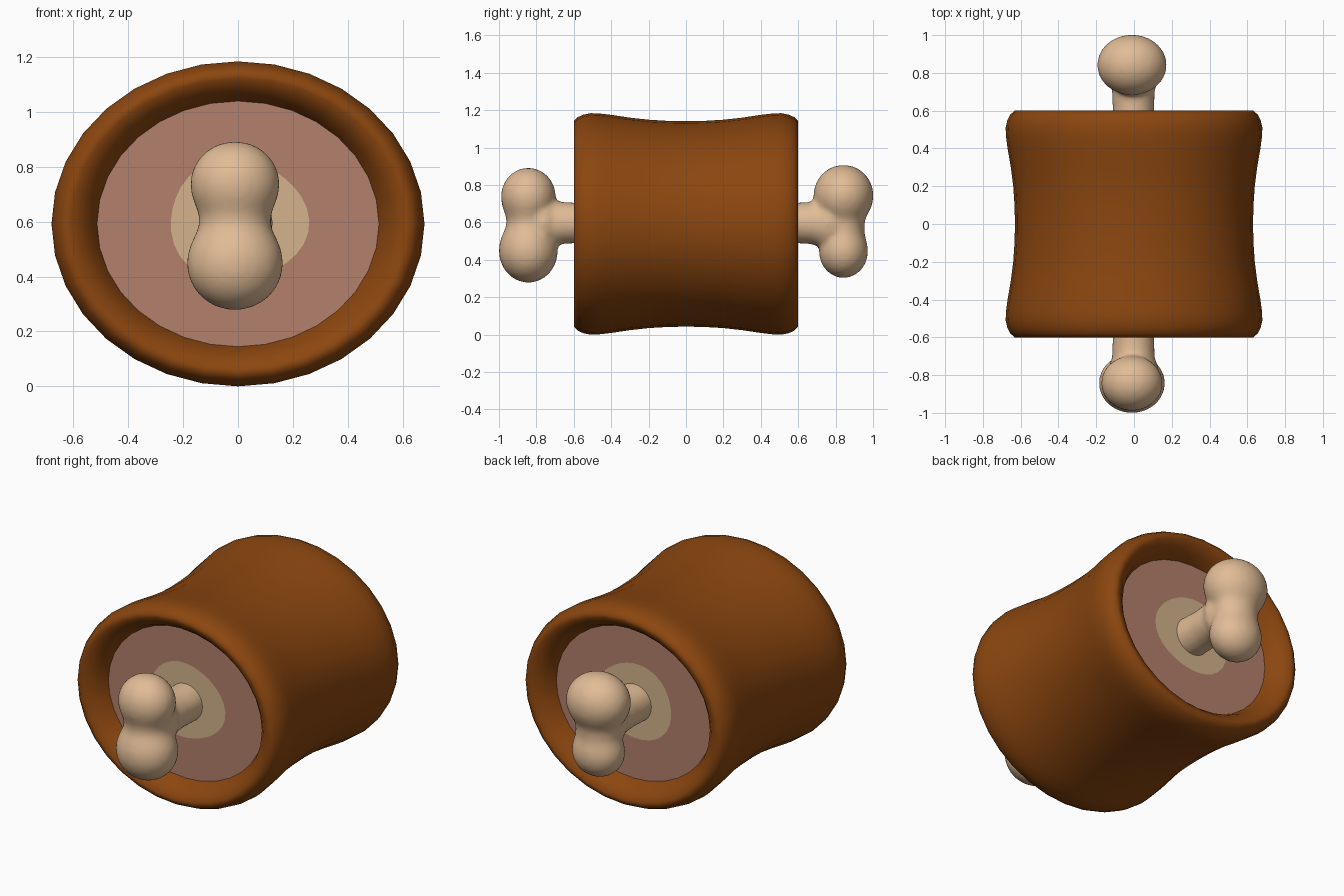
import bpy, bmesh, math

if "Cube" in bpy.data.objects:
    bpy.data.objects.remove(bpy.data.objects["Cube"])


def material(name, r, g, b):
    lin = [((c / 255 + 0.055) / 1.055) ** 2.4 for c in (r, g, b)]
    m = bpy.data.materials.new(name)
    m.diffuse_color = (*lin, 1)
    m.use_nodes = True
    m.node_tree.nodes["Principled BSDF"].inputs["Base Color"].default_value = m.diffuse_color
    return m


CRUST = material("brown_crust", 139, 70, 15)
FLESH = material("pink_flesh", 180, 128, 108)
MARROW = material("tan_core", 212, 180, 140)
BONE = material("pale_bone", 225, 188, 150)
CZ = 0.592       # height of the body axis
WIDE = 1.148     # body width relative to its height
SEG = 32


def ring(bm, n, fn):
    return [bm.verts.new(fn(2 * math.pi * i / n)) for i in range(n)]


def bridge(bm, a, b):
    n = len(a)
    return [bm.faces.new((a[i], a[(i + 1) % n], b[(i + 1) % n], b[i])) for i in range(n)]


def finish(bm, name, mats, smooth=True, recalc=True):
    if recalc:
        bmesh.ops.recalc_face_normals(bm, faces=bm.faces)
    me = bpy.data.meshes.new(name)
    for f in bm.faces:
        f.smooth = smooth
    bm.to_mesh(me)
    bm.free()
    for m in mats:
        me.materials.append(m)
    ob = bpy.data.objects.new(name, me)
    bpy.context.collection.objects.link(ob)
    return ob


def oval(y, r, t):
    return (WIDE * r * math.cos(t), y, CZ + r * math.sin(t))


# Crust: waisted barrel whose rims roll into the recessed ends
half = [(0.1, 0.551), (0.2, 0.557), (0.3, 0.568), (0.4, 0.583), (0.46, 0.590),
        (0.51, 0.592), (0.55, 0.584), (0.58, 0.570), (0.60, 0.550), (0.598, 0.530),
        (0.58, 0.500), (0.545, 0.470), (0.49, 0.4475)]
profile = [(-y, r) for y, r in reversed(half)] + [(0, 0.549)] + half
bm = bmesh.new()
rings = [ring(bm, SEG, lambda t, y=y, r=r: oval(y, r, t)) for y, r in profile]
for a, b in zip(rings, rings[1:]):
    bridge(bm, a, b)
# open tube: orient faces outwards from the axis
bm.normal_update()
test = next(f for f in bm.faces if abs(f.calc_center_median().y) < 0.1)
c = test.calc_center_median()
if test.normal.x * c.x + test.normal.z * (c.z - CZ) < 0:
    bmesh.ops.reverse_faces(bm, faces=bm.faces)
finish(bm, "crust", [CRUST], recalc=False)


# Cut ends: flesh ring around an irregular core
def core(y, t):
    k = 1 + 0.035 * math.cos(3 * t + 0.5)
    return (0.252 * k * math.cos(t), y, 0.605 + 0.222 * k * math.sin(t))


for side, label in ((-1, "front"), (1, "back")):
    y = 0.49 * side
    bm = bmesh.new()
    outer = ring(bm, SEG, lambda t: oval(y, 0.4475, t))
    inner = ring(bm, SEG, lambda t: core(y, t))
    bridge(bm, outer, inner)
    f = bm.faces.new(inner)
    f.material_index = 1
    bm.normal_update()
    for f in bm.faces:
        if f.normal.y * side < 0:
            f.normal_flip()
    finish(bm, label + "_cut_face", [FLESH, MARROW], smooth=False, recalc=False)


# Bone: shaft and two-lobed knuckles, fused by remeshing
def lathe(bm, pts, place, n=32):
    rs = [ring(bm, n, lambda t, h=h, r=r: place(h, r, t)) for h, r in pts]
    for a, b in zip(rs, rs[1:]):
        bridge(bm, a, b)
    bm.faces.new(rs[0])
    bm.faces.new(rs[-1])


def knuckle(bm, yc, top, low, squash):
    # top, low: (centre height, half height, radius)
    def bulge(z, zc, h, r):
        return r * math.sqrt(max(0, 1 - ((z - zc) / h) ** 2))
    z0, z1 = low[0] - low[1], top[0] + top[1]
    pts = []
    for i in range(41):
        z = (z0 + z1) / 2 - (z1 - z0) / 2 * math.cos(math.pi * i / 40)
        parts = [bulge(z, *top), bulge(z, *low), bulge(z, 0.6, 0.25, 0.13)]
        pts.append((z, max(0.002, sum(p ** 8 for p in parts) ** 0.125)))
    lathe(bm, pts, lambda z, r, t: (-0.011 + r * math.cos(t), yc + squash * r * math.sin(t), z))


bm = bmesh.new()
knuckle(bm, -0.843, (0.74, 0.152, 0.162), (0.447, 0.169, 0.175), 0.9)
knuckle(bm, 0.842, (0.745, 0.162, 0.184), (0.443, 0.140, 0.150), 0.87)
flare = [(0.5, 0.112), (0.6, 0.109), (0.66, 0.112), (0.71, 0.125), (0.75, 0.145), (0.80, 0.14)]
shaft = [(-y, r) for y, r in reversed(flare)] + flare
lathe(bm, shaft, lambda y, r, t: (-0.003 + r * math.cos(t) * (1 - 0.1 * (abs(y) > 0.7)), y,
                                  0.597 + r * math.sin(t)))
bone = finish(bm, "bone", [BONE])
rm = bone.modifiers.new("fuse", 'REMESH')
rm.mode = 'VOXEL'
rm.voxel_size = 0.014
rm.use_smooth_shade = True
sm = bone.modifiers.new("soften", 'SMOOTH')
sm.factor = 0.5
sm.iterations = 8
